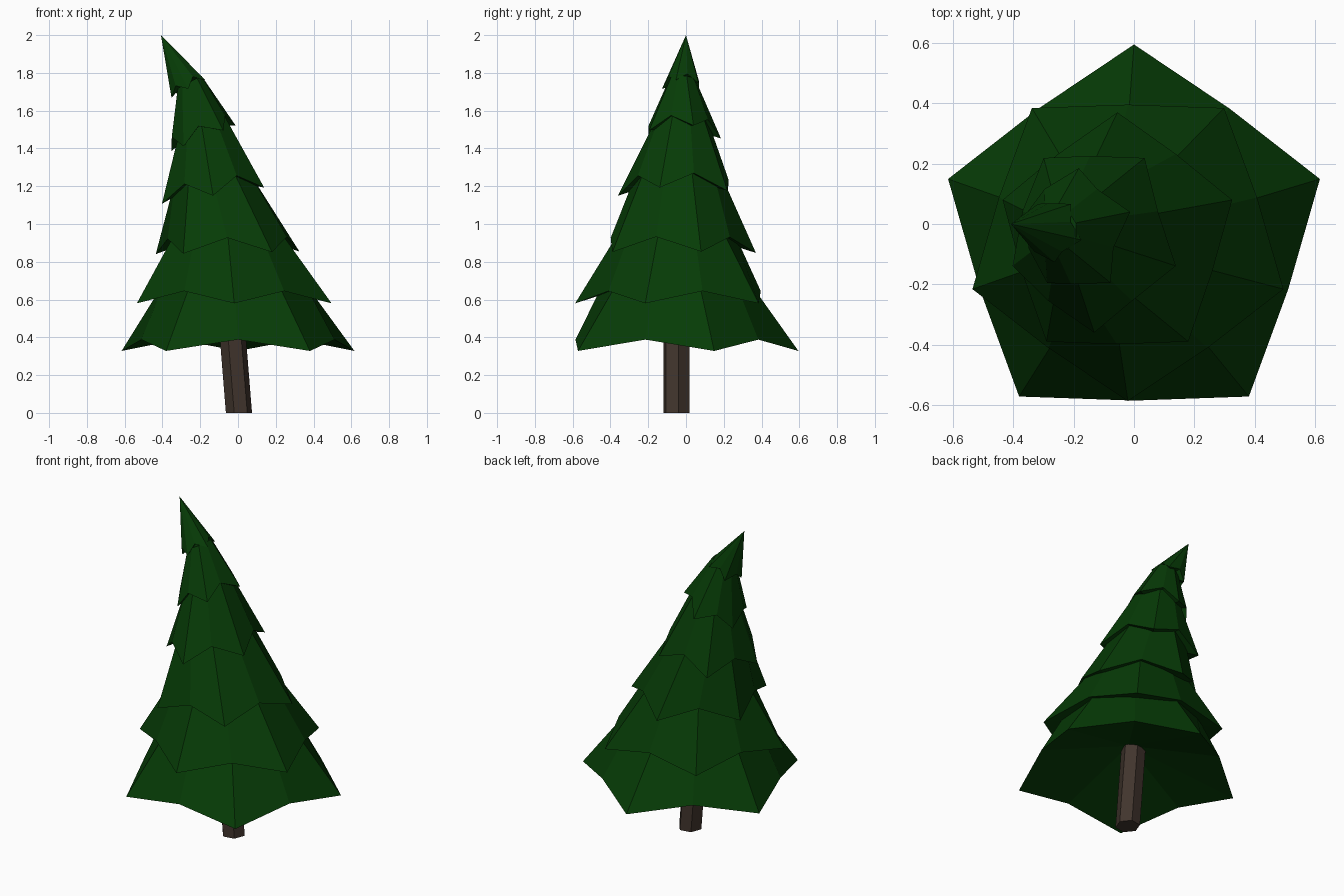
import bpy, bmesh
from math import radians, cos, sin
from mathutils import Matrix, Vector

cube = bpy.data.objects.get("Cube")
if cube:
    bpy.data.objects.remove(cube, do_unlink=True)


def material(name, rgb):
    mat = bpy.data.materials.new(name)
    mat.use_nodes = True
    mat.diffuse_color = (*rgb, 1)
    mat.node_tree.nodes["Principled BSDF"].inputs["Base Color"].default_value = (*rgb, 1)
    return mat


green = material("dark_green", (0.002, 0.045, 0.002))
brown = material("bark_brown", (0.053, 0.035, 0.026))


def add_mesh(name, bm, mat):
    bmesh.ops.recalc_face_normals(bm, faces=bm.faces)
    mesh = bpy.data.meshes.new(name)
    bm.to_mesh(mesh)
    bm.free()
    mesh.materials.append(mat)
    obj = bpy.data.objects.new(name, mesh)
    bpy.context.collection.objects.link(obj)


def bridge(bm, low, high):
    n = len(low)
    for i in range(n):
        j = (i + 1) % n
        bm.faces.new((low[i], low[j], high[j], high[i]))


def fan(bm, loop, point):
    hub = bm.verts.new(point)
    for i in range(len(loop)):
        bm.faces.new((loop[i], loop[(i + 1) % len(loop)], hub))


# Branch tiers: centre, x radius, y radius, lean in degrees, lift of the notches
TIERS = [
    ((0, -0.05, 0.328), 0.648, 0.645, 0, 0.06),
    ((-0.02, -0.05, 0.58), 0.542, 0.537, 0, 0.065),
    ((-0.055, -0.05, 0.847), 0.4, 0.42, 1, 0.08),
    ((-0.132, -0.04, 1.15), 0.288, 0.32, 9, 0.085),
    ((-0.183, -0.025, 1.453), 0.193, 0.21, 22, 0.07),
    ((-0.263, -0.02, 1.716), 0.106, 0.107, 28, 0.045),
]
APEX = (-0.408, 0, 2)
NOTCH = 0.83


def tier_frame(tier):
    return Matrix.Translation(tier[0]) @ Matrix.Rotation(-radians(tier[3]), 4, 'Y')


def ring(bm, tier, scale, heights, shift=0):
    """Ten points in the leaning frame of a tier; scale and heights alternate."""
    frame = tier_frame(tier)
    verts = []
    for i in range(10):
        a = radians(90 + 36 * i)
        s = scale[i % 2]
        point = Vector((tier[1] * s * cos(a) + shift, tier[2] * s * sin(a), heights[i % 2]))
        verts.append(bm.verts.new(frame @ point))
    return verts


for k, tier in enumerate(TIERS):
    bm = bmesh.new()
    scale, heights = [1, NOTCH], [0, tier[4]]
    if k % 2:  # every second tier is turned by half a step
        scale.reverse()
        heights.reverse()
    rim = ring(bm, tier, scale, heights)
    # Hollow underside
    fan(bm, rim, tier_frame(tier) @ Vector((0, 0, 0.32 * tier[2])))
    if k + 1 < len(TIERS):
        # Upper end tucks up inside the next tier
        above = TIERS[k + 1]
        lean = above[3]
        tuck = above[4] + 0.1 * above[2] - 0.001 * lean
        top = ring(bm, above, [0.71, 0.71], [tuck, tuck], 0.0008 * lean)
        bridge(bm, rim, top)
        bm.faces.new(top)
    else:
        fan(bm, rim, APEX)
    add_mesh(f"branch_tier_{k + 1}", bm, green)

# Leaning six-sided trunk
bm = bmesh.new()
ends = []
for x, z in ((0.005, 0), (-0.045, 0.62)):
    ends.append([bm.verts.new((x + 0.07 * cos(radians(60 * i + 9)),
                               -0.05 + 0.073 * sin(radians(60 * i + 9)), z)) for i in range(6)])
    bm.faces.new(ends[-1])
bridge(bm, *ends)
add_mesh("trunk", bm, brown)
